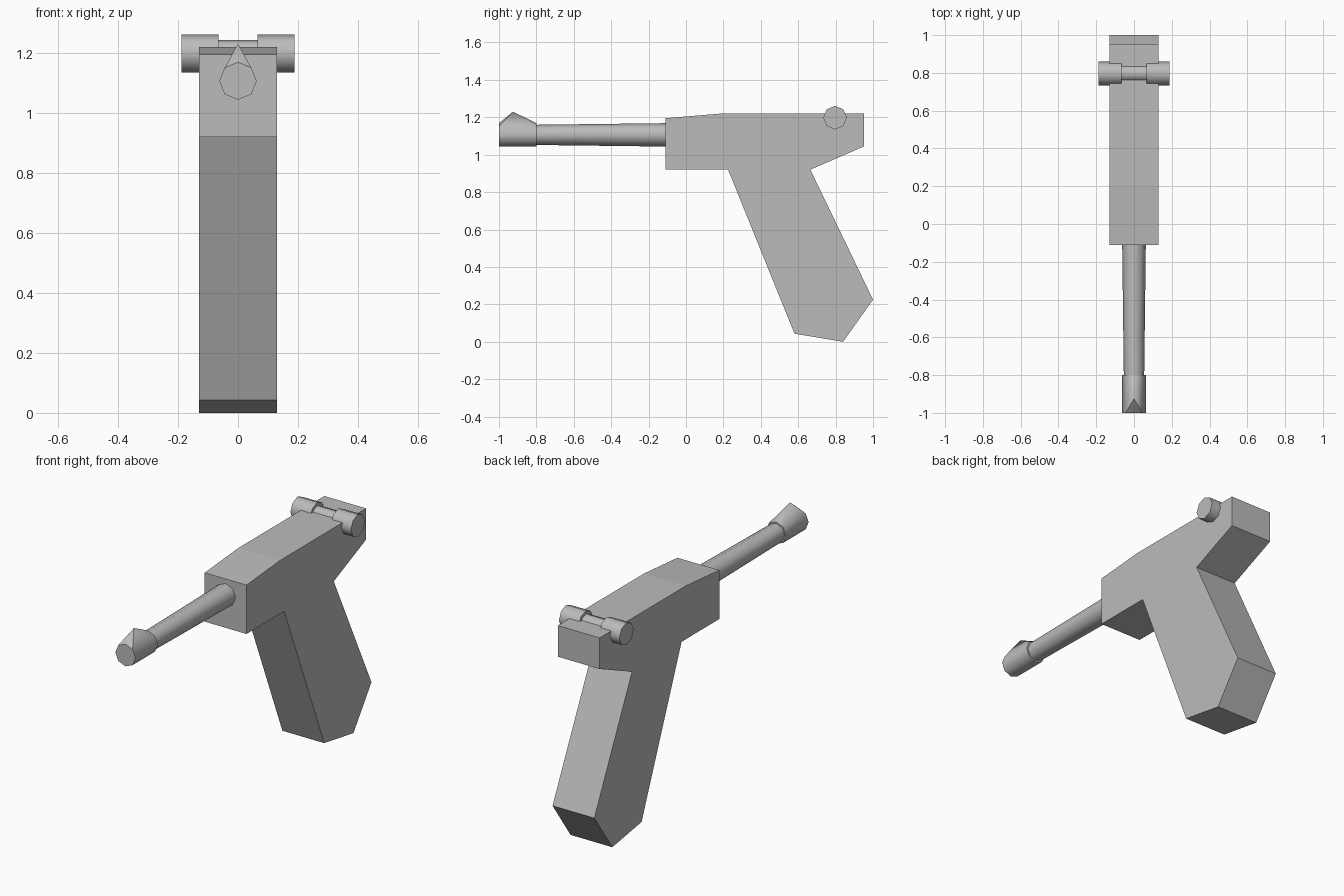
import bpy
import bmesh
import math
from mathutils import Matrix, Vector

cube = bpy.data.objects.get("Cube")
if cube:
    bpy.data.objects.remove(cube, do_unlink=True)

GREY = (0.5, 0.5, 0.5, 1.0)
grey = bpy.data.materials.new("plain grey")
grey.use_nodes = True
grey.diffuse_color = GREY
grey.node_tree.nodes["Principled BSDF"].inputs["Base Color"].default_value = GREY

SIDES = 8


def finish(bm, name, smooth=True):
    bmesh.ops.recalc_face_normals(bm, faces=bm.faces[:])
    mesh = bpy.data.meshes.new(name)
    bm.to_mesh(mesh)
    bm.free()
    mesh.materials.append(grey)
    obj = bpy.data.objects.new(name, mesh)
    bpy.context.collection.objects.link(obj)
    if smooth:
        bpy.ops.object.select_all(action='DESELECT')
        obj.select_set(True)
        bpy.context.view_layer.objects.active = obj
        bpy.ops.object.shade_smooth_by_angle(angle=math.radians(50))
    return obj


def tube(start, end, r_start, r_end):
    """Eight-sided capped tube from start to end, one corner pointing up."""
    start, end = Vector(start), Vector(end)
    axis = end - start
    bm = bmesh.new()
    bmesh.ops.create_cone(
        bm, cap_ends=True, segments=SIDES, radius1=r_start, radius2=r_end,
        depth=axis.length,
        matrix=Matrix.Translation((start + end) / 2)
        @ axis.to_track_quat('Z', 'Y').to_matrix().to_4x4())
    return bm


# Body and grip: one side profile (y, z) extruded across the width
HALF_WIDTH = 0.13
profile = [(-0.11, 0.92), (-0.11, 1.195), (0.19, 1.22), (0.953, 1.22),
           (0.953, 1.045), (0.665, 0.92), (1.0, 0.225), (0.84, 0.0),
           (0.58, 0.043), (0.225, 0.92)]
bm = bmesh.new()
side = bm.faces.new([bm.verts.new((-HALF_WIDTH, y, z)) for y, z in profile])
extruded = bmesh.ops.extrude_face_region(bm, geom=[side], use_keep_orig=True)
bmesh.ops.translate(bm, vec=(2 * HALF_WIDTH, 0, 0),
                    verts=[g for g in extruded["geom"] if isinstance(g, bmesh.types.BMVert)])
finish(bm, "body_and_grip", smooth=False)

# Barrel, tapering slightly to the front
BARREL_Z = 1.106
finish(tube((0, -0.11, BARREL_Z), (0, -0.8, BARREL_Z), 0.0625, 0.054), "barrel")

# Muzzle: its top edge is split and pulled up into a pointed sight
bm = tube((0, -0.8, BARREL_Z), (0, -1.0, BARREL_Z), 0.0625, 0.0625)
ridge = max((e for e in bm.edges if abs(e.verts[0].co.y - e.verts[1].co.y) > 0.1),
            key=lambda e: e.verts[0].co.z)
peak = bmesh.utils.edge_split(ridge, ridge.verts[0], 0.5)[1]
peak.co = (0, -0.925, 1.23)
for flank in list(peak.link_faces):
    lower = sorted(flank.verts, key=lambda v: v.co.z)[:2]
    for corner in lower:
        face = next(f for f in peak.link_faces if corner in f.verts and len(f.verts) > 3
                    and all(abs(v.co.x) < 1e-4 or v.co.x * corner.co.x > 0 for v in f.verts))
        bmesh.utils.face_split(face, peak, corner)
finish(bm, "muzzle_with_sight")

# Cross pin at the back: two thick knobs joined by a thin rod
PIN_Y, PIN_Z = 0.797, 1.198
for name, sign in (("left_knob", 1), ("right_knob", -1)):
    finish(tube((sign * 0.065, PIN_Y, PIN_Z), (sign * 0.188, PIN_Y, PIN_Z), 0.063, 0.063), name)
finish(tube((-0.07, PIN_Y, PIN_Z), (0.07, PIN_Y, PIN_Z), 0.045, 0.045), "cross_rod")
